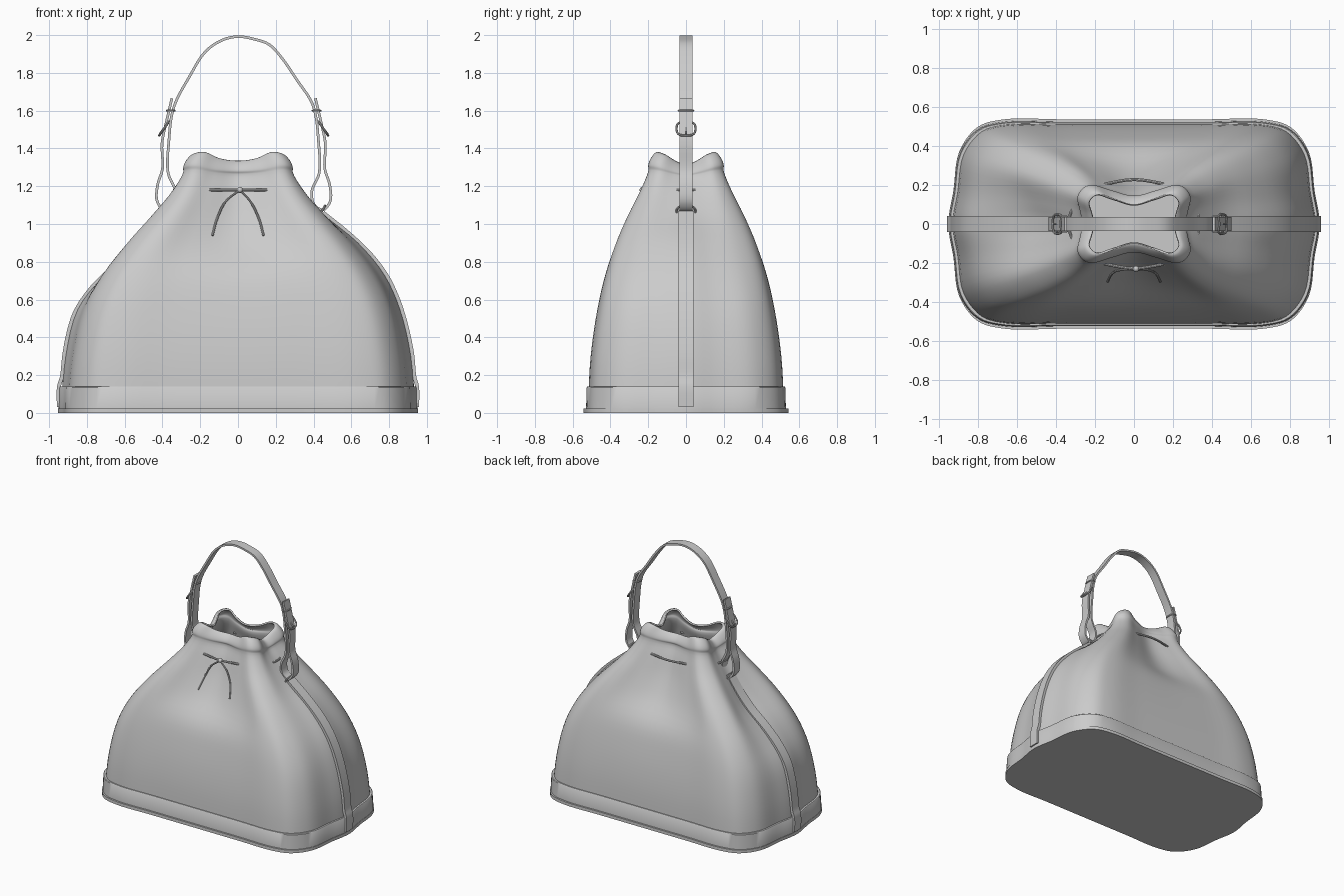
import bpy, math
from mathutils import Vector
from mathutils.bvhtree import BVHTree

if "Cube" in bpy.data.objects:
    bpy.data.objects.remove(bpy.data.objects["Cube"])


def spline(pts, n, closed=False):
    """Chord-based Catmull-Rom, n samples per segment."""
    p = [Vector(q) for q in pts]
    if closed:
        p = [p[-1]] + p + [p[0], p[1]]
    else:
        p = [2 * p[0] - p[1]] + p + [2 * p[-1] - p[-2]]
    out = []
    for i in range(1, len(p) - 2):
        a, b, c, d = p[i - 1:i + 3]
        t = [0]
        for u, v in ((a, b), (b, c), (c, d)):
            t.append(t[-1] + max((v - u).length, 1e-4) ** 0.6)
        for k in range(n):
            s = t[1] + (t[2] - t[1]) * k / n
            a1, a2, a3 = (u.lerp(v, (s - t[j]) / (t[j + 1] - t[j]))
                          for j, (u, v) in enumerate(((a, b), (b, c), (c, d))))
            b1 = a1.lerp(a2, (s - t[0]) / (t[2] - t[0]))
            b2 = a2.lerp(a3, (s - t[1]) / (t[3] - t[1]))
            out.append(b1.lerp(b2, (s - t[1]) / (t[2] - t[1])))
    return out if closed else out + [p[-2]]


def smooth(ob, angle=40):
    bpy.ops.object.select_all(action='DESELECT')
    ob.select_set(True)
    bpy.context.view_layer.objects.active = ob
    bpy.ops.object.shade_smooth_by_angle(angle=math.radians(angle))


def loft(name, rings, cap=False, angle=40):
    m = len(rings[0])
    verts = [v for r in rings for v in r]
    faces = [(i * m + j, i * m + (j + 1) % m, (i + 1) * m + (j + 1) % m, (i + 1) * m + j)
             for i in range(len(rings) - 1) for j in range(m)]
    if cap:
        faces.append(tuple(reversed(range(m))))
        faces.append(tuple(range(len(verts) - m, len(verts))))
    me = bpy.data.meshes.new(name)
    me.from_pydata(verts, [], faces)
    ob = bpy.data.objects.new(name, me)
    bpy.context.collection.objects.link(ob)
    smooth(ob, angle)
    return ob, BVHTree.FromPolygons(verts, faces)


def outline(z, cx, cy, fy, er, el, h=0):
    """Bag cross-section: corner x/y, middle y, right/left end x, corner lift."""
    def quarter(e):
        return [(.4 * cx, fy + .55 * (cy - fy), h * .3), (.7 * cx, cy, h),
                (.84 * cx, .93 * cy, h), (.94 * cx, .7 * cy, h * .7),
                (.45 * .94 * cx + .55 * e, .315 * cy, -h * .1)]
    r, l = quarter(er), quarter(el)
    pts = [(0, -fy, z)] + [(x, -y, z + k) for x, y, k in r] + [(er, 0, z - h * .5)]
    pts += [(x, y, z + k) for x, y, k in reversed(r)] + [(0, fy, z)]
    pts += [(-x, y, z + k) for x, y, k in l] + [(-el, 0, z - h * .5)]
    pts += [(-x, -y, z + k) for x, y, k in reversed(l)]
    return spline(pts, 5, True)


def ribbon(name, path, width, thick):
    """Flat strap along an x,z path."""
    rings = []
    for i, p in enumerate(path):
        t = (path[min(i + 1, len(path) - 1)] - path[max(i - 1, 0)]).normalized()
        n = Vector((-t.z, 0, t.x)) * thick / 2
        w = Vector((0, width / 2, 0))
        rings.append([p - n - w, p + n - w, p + n + w, p - n + w])
    return loft(name, rings, True)


def cord(name, pts, radius, closed=False):
    cu = bpy.data.curves.new(name, 'CURVE')
    cu.dimensions = '3D'
    cu.bevel_depth = radius
    cu.bevel_resolution = 2
    cu.use_fill_caps = True
    path = spline(pts, 5, closed)
    sp = cu.splines.new('POLY')
    sp.points.add(len(path) - 1)
    for q, p in zip(sp.points, path):
        q.co = (*p, 1)
    sp.use_cyclic_u = closed
    ob = bpy.data.objects.new(name, cu)
    bpy.context.collection.objects.link(ob)
    bpy.ops.object.select_all(action='DESELECT')
    ob.select_set(True)
    bpy.context.view_layer.objects.active = ob
    bpy.ops.object.convert(target='MESH')
    smooth(bpy.context.object)


def ring(name, x, z, a, b, tilt):
    """Rounded metal loop, half width a in y, half height b along the tilted axis."""
    d = Vector((math.sin(tilt), 0, math.cos(tilt)))
    pts = []
    for k in range(12):
        c, s = math.cos(k * math.pi / 6), math.sin(k * math.pi / 6)
        c, s = (math.copysign(abs(v) ** .7, v) for v in (c, s))
        pts.append(Vector((x, a * c, z)) + d * b * s)
    cord(name, pts, .006, True)


# soft bag body with gathered, folded collar
levels = [(.02, .94, .515, .515, .937, .937),
          (.3, .91, .50, .50, .918, .915),
          (.55, .85, .465, .46, .86, .85),
          (.73, .757, .425, .408, .78, .705),
          (.9, .622, .37, .29, .64, .51),
          (1.05, .48, .305, .215, .455, .395),
          (1.18, .365, .24, .17, .33, .31),
          (1.265, .307, .199, .14, .265, .265, .02),
          (1.28, .308, .2, .145, .265, .265, .03),
          (1.305, .297, .19, .135, .25, .25, .035),
          (1.33, .267, .165, .11, .225, .225, .045),
          (1.335, .247, .152, .098, .205, .205, .045)]
columns = list(zip(*[outline(*l) for l in levels]))
body, surf = loft("bag_body", list(zip(*[spline(c, 4) for c in columns])), angle=60)
sol = body.modifiers.new("leather", 'SOLIDIFY')
sol.thickness = .012
sol.offset = -1

# sole and bottom band
loft("sole", [outline(z, .952, .537, .537, .953, .953) for z in (0, .024)], True)
loft("bottom_band", [outline(z, .94 + o, .513 + o, .513 + o, .939 + o, .939 + o)
                     for z, o in ((.02, .011), (.135, .008), (.14, .004), (.14, -.012))])

# straps running up both ends
for side, name, top in ((1, "right", 1.06), (-1, "left", 1.09)):
    pts = [(side * .949, 0, .03), (side * .948, 0, .14)]
    for k in range(9):
        z = .19 + (top - .19) * k / 8
        hit = surf.ray_cast(Vector((side * 2, 0, z)), Vector((-side, 0, 0)))[0]
        pts.append((hit.x + side * .006, 0, z))
    ribbon(name + "_end_strap", spline(pts, 4), .08, .02)

# handle with both ends looped back on themselves
lower = [(.39, 1.645), (.412, 1.57), (.425, 1.45), (.43, 1.27),
         (.39, 1.17), (.405, 1.1), (.45, 1.075), (.488, 1.12), (.485, 1.21),
         (.46, 1.29), (.462, 1.43), (.437, 1.55), (.41, 1.665)]
arch = [(-.26, 1.775), (-.17, 1.915), (-.08, 1.975), (0, 1.992), (.08, 1.98),
        (.165, 1.95), (.235, 1.875), (.31, 1.765)]
path = [(x, 0, z) for x, z in [(.06 - x, z) for x, z in reversed(lower)] + arch + lower]
ribbon("handle", spline(path, 5), .07, .014)

# buckles, keepers and rings
for side, off, name in ((1, 0, "right"), (-1, .06, "left")):
    def px(x):
        return side * x + off
    ring(name + "_buckle", px(.452), 1.505, .05, .045, -side * .6)
    cord(name + "_buckle_pin", [(px(.43), 0, 1.535), (px(.475), 0, 1.475)], .006)
    ring(name + "_ring", px(.44), 1.06, .05, .042, side * .5)
    keeper = [(px(x), y, 1.6) for x, y in ((.402, .036), (.43, .036), (.43, -.036), (.402, -.036))]
    cord(name + "_keeper", keeper, .005, True)
    # short drawstring pieces at the ends
    cord(name + "_side_cord", [(side * .31, -.1, 1.18), (side * .338, 0, 1.18), (side * .31, .1, 1.18)], .007)

# drawstring on front and back, with knot and hanging tails
for s, name in ((-1, "front"), (1, "back")):
    cord(name + "_drawstring", [(-.175, s * .2, 1.18), (0, s * .228, 1.18), (.185, s * .2, 1.18)], .008)
bpy.ops.mesh.primitive_uv_sphere_add(segments=16, ring_count=8, radius=.016, location=(.01, -.23, 1.18))
bpy.context.object.name = "knot"
smooth(bpy.context.object)
for s, name in ((-1, "left_tail"), (1, "right_tail")):
    pts = [(.01, -.234, 1.18)]
    for x, z in ((.055, 1.12), (.1, 1.03), (.125, .94)):
        x = x * s + (.01 if s > 0 else -.01)
        hit = surf.ray_cast(Vector((x, -2, z)), Vector((0, 1, 0)))[0]
        pts.append((x, min(hit.y - .007, -.235), z))
    cord(name, pts, .006)
